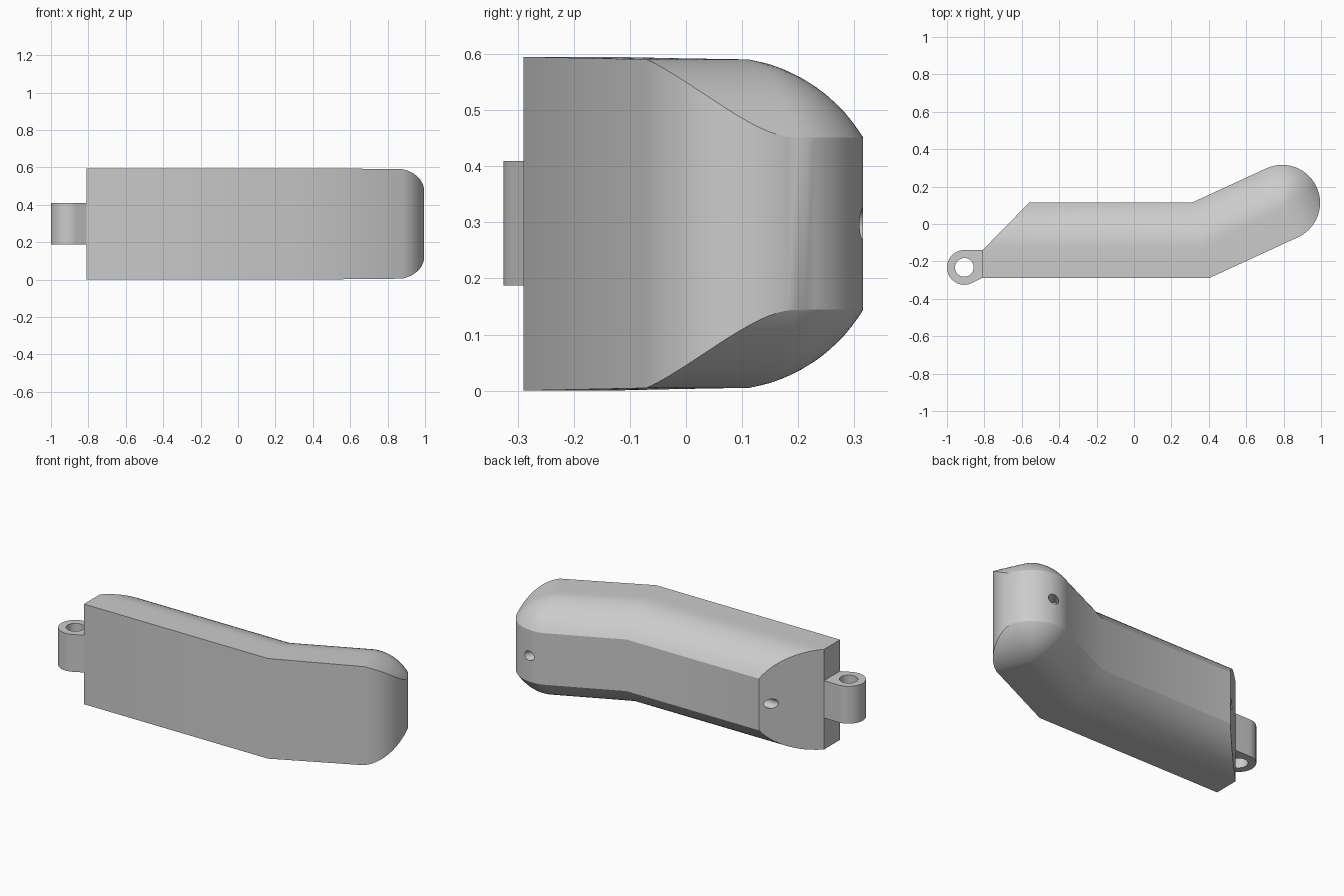
import bpy, bmesh
from math import sin, cos, asin, sqrt, tan, radians, pi, tau
from mathutils import Vector

if "Cube" in bpy.data.objects:
    bpy.data.objects.remove(bpy.data.objects["Cube"])

H, DEPTH, FLAT, R = 0.595, 0.405, 0.15, 0.2975   # height, thickness, start of rounding, rounding radius
ANG = radians(24.7)                              # bend of the arm
U = Vector((cos(ANG), sin(ANG)))
N = Vector((-sin(ANG), cos(ANG)))
BEND = Vector((0.4, -0.29))
CAP_U, CAP_R = 0.525, DEPTH / 2
SEG = 12
PHI = asin((DEPTH - FLAT) / R)
STEPS = [sin(PHI * k / SEG) / sin(PHI) for k in range(SEG + 1)]


def drop(n):
    """How far the rounded back falls from the top at distance n from the front face."""
    t = min(max(n - FLAT, 0), DEPTH - FLAT)
    return R - sqrt(R * R - t * t)


def samples(n0, mid, n1):
    return [n0 + (mid - n0) * k / 4 for k in range(4)] + [mid + (n1 - mid) * s for s in STEPS]


def finish(obj):
    bpy.ops.object.select_all(action='DESELECT')
    obj.select_set(True)
    bpy.context.view_layer.objects.active = obj
    bpy.ops.object.shade_smooth_by_angle(angle=radians(25))


def make(name, bm):
    bmesh.ops.recalc_face_normals(bm, faces=bm.faces)
    mesh = bpy.data.meshes.new(name)
    bm.to_mesh(mesh)
    bm.free()
    obj = bpy.data.objects.new(name, mesh)
    bpy.context.collection.objects.link(obj)
    return obj


def drill(obj, loc, direction, radius, depth):
    bpy.ops.mesh.primitive_cylinder_add(vertices=32, radius=radius, depth=depth, location=loc)
    cutter = bpy.context.object
    cutter.hide_render = True
    cutter.rotation_euler = Vector(direction).to_track_quat('Z', 'Y').to_euler()
    bpy.context.view_layer.objects.active = obj
    mod = obj.modifiers.new("hole", 'BOOLEAN')
    mod.operation, mod.object, mod.solver = 'DIFFERENCE', cutter, 'EXACT'
    bpy.ops.object.modifier_apply(modifier=mod.name)
    bpy.data.objects.remove(cutter)


# Body sections: lists of (plan point, drop) from front to back
ns = samples(0, FLAT, DEPTH)
sections = [
    [(Vector((-0.81 + max(0, n - FLAT) * 0.98, -0.29 + n)), drop(n)) for n in ns],
    [(Vector((0.4 - n * tan(ANG / 2), -0.29 + n)), drop(n)) for n in ns],
]
# Rounded end cap
CAP = 18
for i in range(CAP + 1):
    a = pi / 2 * i / CAP
    du, half = CAP_R * sin(a), CAP_R * cos(a)
    mid = FLAT + (CAP_R - FLAT) * min(1, i / 4)
    sec = []
    for n in samples(CAP_R - half, max(mid, CAP_R - half), CAP_R + half):
        dn = n - CAP_R
        e = sqrt(du * du + dn * dn) if dn > 0 else max(du, dn)
        sec.append((BEND + U * (CAP_U + du) + N * n, drop(CAP_R + e)))
    sections.append(sec)

bm = bmesh.new()
rings = []
for sec in sections:
    top = [bm.verts.new((p.x, p.y, H - d)) for p, d in sec]
    bot = [bm.verts.new((p.x, p.y, d)) for p, d in reversed(sec)]
    rings.append(top + bot)
count = len(rings[0])
for a, b in zip(rings, rings[1:]):
    for k in range(count):
        j = (k + 1) % count
        bm.faces.new((a[k], a[j], b[j], b[k]))
# Square end and slanted end
first = rings[0]
bm.faces.new(first[:5] + first[count - 5:])
bm.faces.new(first[4:count - 4])
bmesh.ops.remove_doubles(bm, verts=bm.verts, dist=0.0004)
body = make("body", bm)
drill(body, (-0.608, 0.067, 0.297), (1, 0, 0), 0.028, 0.2)
drill(body, (0.81, 0.312, 0.297), (0.6, 0.8, 0), 0.028, 0.16)
finish(body)

# Hinge lug with pin hole
C, LR = Vector((-0.907, -0.232)), 0.093
plan = [(-0.80, -0.139)]
for k in range(25):
    a = radians(90 + (297 - 90) * k / 24)
    plan.append((C.x + LR * cos(a), C.y + LR * sin(a)))
plan.append((-0.81, -0.287))
plan.append((-0.80, -0.287))
bm = bmesh.new()
base = bm.faces.new([bm.verts.new((x, y, 0.187)) for x, y in plan])
ext = bmesh.ops.extrude_face_region(bm, geom=[base])
bmesh.ops.translate(bm, vec=(0, 0, 0.222),
                    verts=[v for v in ext['geom'] if isinstance(v, bmesh.types.BMVert)])
lug = make("hinge_lug", bm)
drill(lug, (C.x, C.y, 0.3), (0, 0, 1), 0.05, 0.5)
finish(lug)
